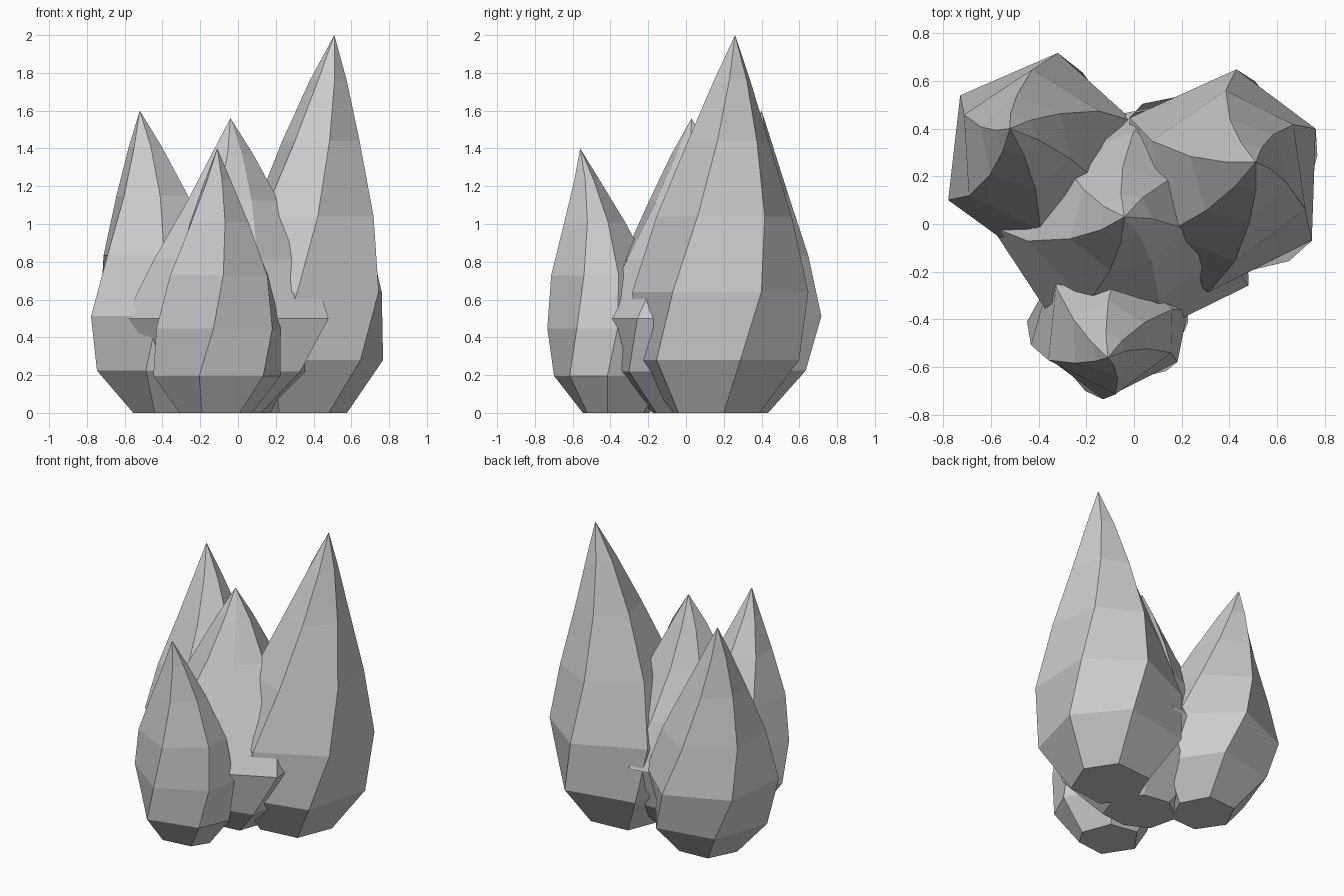
import bpy
import bmesh
from math import cos, sin, radians

if "Cube" in bpy.data.objects:
    bpy.data.objects.remove(bpy.data.objects["Cube"])

# One flat grey for the whole cluster
stone = bpy.data.materials.new("stone_grey")
stone.diffuse_color = (0.6, 0.6, 0.6, 1)
stone.use_nodes = True
stone.node_tree.nodes["Principled BSDF"].inputs["Base Color"].default_value = stone.diffuse_color

# Shared ring layout: (height fraction, twist in degrees)
LAYOUT = [(0, -20), (.14, -13), (.32, 0), (.52, 10), (.72, 18), (.88, 25)]


def spike(name, base, apex, radii, angles):
    """Faceted bud: twisted rings that swell, then lean and taper to the apex."""
    bm = bmesh.new()
    rings = []
    for (t, twist), r in zip(LAYOUT, radii):
        lean = t ** 1.5
        cx = base[0] + (apex[0] - base[0]) * lean
        cy = base[1] + (apex[1] - base[1]) * lean
        rings.append([bm.verts.new((cx + r * f * cos(radians(a + twist)),
                                    cy + r * f * sin(radians(a + twist)),
                                    t * apex[2])) for a, f in angles])
    tip = bm.verts.new(apex)
    n = len(angles)
    bm.faces.new(rings[0][::-1])
    for i in range(n):
        j = (i + 1) % n
        for lo, hi in zip(rings, rings[1:]):
            bm.faces.new((lo[i], lo[j], hi[j], hi[i]))
        bm.faces.new((rings[-1][i], rings[-1][j], tip))
    bmesh.ops.recalc_face_normals(bm, faces=bm.faces)
    mesh = bpy.data.meshes.new(name)
    bm.to_mesh(mesh)
    bm.free()
    mesh.materials.append(stone)
    bpy.context.collection.objects.link(bpy.data.objects.new(name, mesh))


# Tall right, back left, front and central spikes; ridges are (angle, reach)
spike("tall_spike", (.33, .16), (.51, .26, 2.0),
      (.255, .455, .465, .355, .215, .10),
      [(-33, .98), (29, .98), (82, 1.02), (145, 1), (212, 1), (264, 1)])
spike("left_spike", (-.35, .25), (-.52, .40, 1.6),
      (.205, .395, .435, .335, .20, .09),
      [(-38, 1), (22, .94), (82, 1.02), (143, 1), (204, 1), (264, 1)])
spike("front_spike", (-.12, -.37), (-.11, -.56, 1.4),
      (.19, .33, .33, .275, .165, .07),
      [(7, 1.05), (70, 1), (130, 1), (198, 1), (268, 1), (330, 1.05)])
spike("centre_spike", (-.04, .03), (-.04, .03, 1.56),
      (.23, .46, .55, .41, .24, .11),
      [(-29, 1.08), (22, 1), (74, .87), (128, .87), (184, 1.02),
       (237, .97), (283, .91)])
